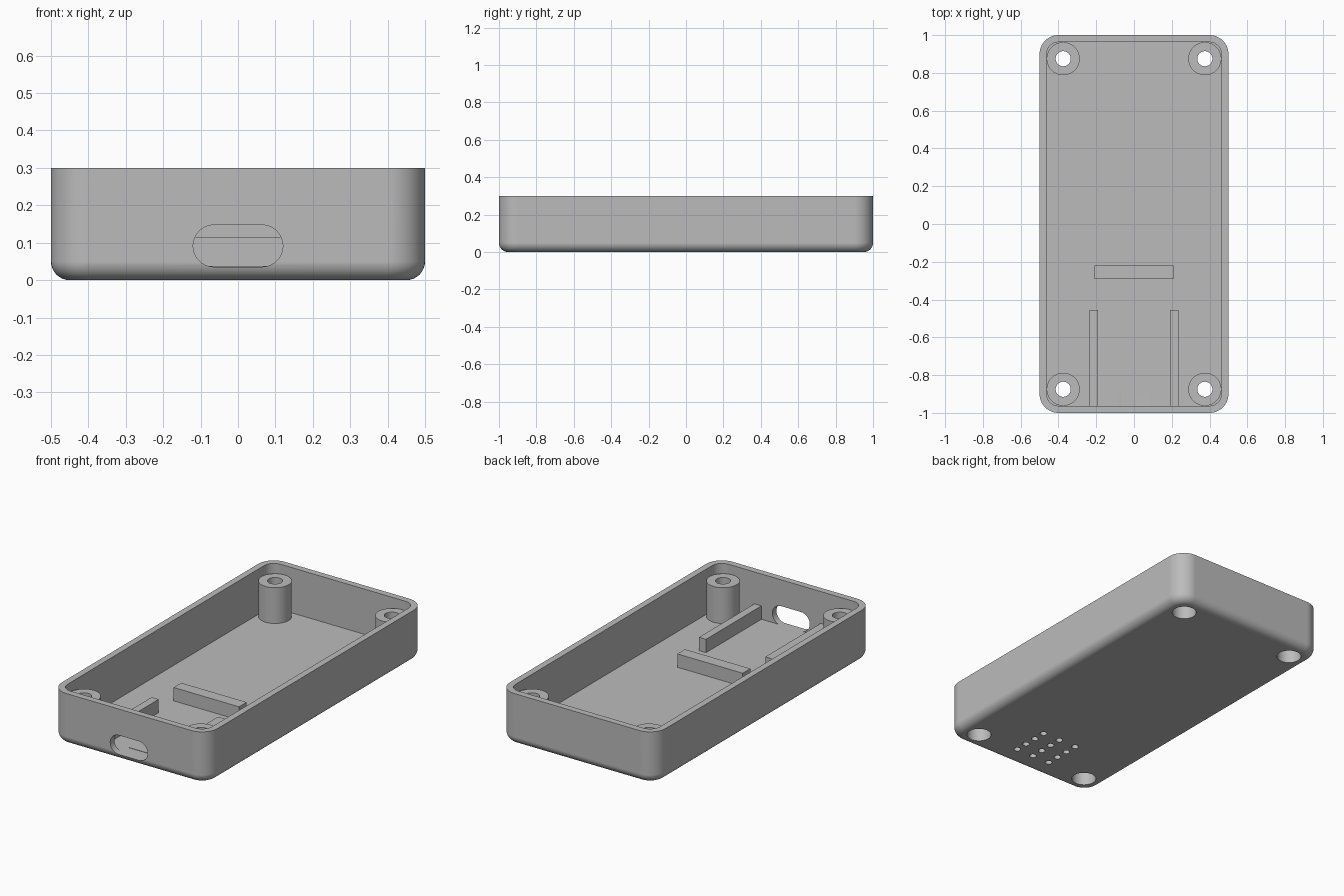
import bpy, bmesh, math
from mathutils import Matrix, Vector

cube = bpy.data.objects.get("Cube")
if cube:
    bpy.data.objects.remove(cube, do_unlink=True)

grey = bpy.data.materials.new("plain grey")
grey.use_nodes = True
grey.diffuse_color = (0.5, 0.5, 0.5, 1)
grey.node_tree.nodes["Principled BSDF"].inputs["Base Color"].default_value = (0.5, 0.5, 0.5, 1)

WALL = 0.0375
FLOOR = 0.0375
HEIGHT = 0.3
FILLET = 0.05


def finish(name, bm):
    bmesh.ops.recalc_face_normals(bm, faces=bm.faces)
    mesh = bpy.data.meshes.new(name)
    bm.to_mesh(mesh)
    bm.free()
    mesh.materials.append(grey)
    obj = bpy.data.objects.new(name, mesh)
    bpy.context.collection.objects.link(obj)
    return obj


def activate(obj):
    bpy.ops.object.select_all(action='DESELECT')
    obj.select_set(True)
    bpy.context.view_layer.objects.active = obj


def smooth(obj):
    activate(obj)
    bpy.ops.object.shade_smooth_by_angle(angle=math.radians(35))
    obj.modifiers.new("even shading", 'WEIGHTED_NORMAL').keep_sharp = True


def bridge(bm, loops, closed=False):
    """Skin a list of equal vertex rings."""
    pairs = list(zip(loops, loops[1:]))
    if closed:
        pairs.append((loops[-1], loops[0]))
    for a, b in pairs:
        for i in range(len(a)):
            j = (i + 1) % len(a)
            bm.faces.new((a[i], a[j], b[j], b[i]))


def rounded_ring(bm, inset, z, steps=12):
    """Rounded rectangle, moved inwards from the outer outline."""
    radius = 0.1 - inset
    ring = []
    for q, (sx, sy) in enumerate(((1, 1), (-1, 1), (-1, -1), (1, -1))):
        for k in range(steps + 1):
            a = math.pi / 2 * (q + k / steps)
            ring.append(bm.verts.new((sx * 0.4 + radius * math.cos(a),
                                      sy * 0.9 + radius * math.sin(a), z)))
    return ring


def box(name, x0, x1, y0, y1, z0, z1):
    bm = bmesh.new()
    bmesh.ops.create_cube(bm, size=1)
    size = Vector((x1 - x0, y1 - y0, z1 - z0))
    mid = Vector((x0 + x1, y0 + y1, z0 + z1)) / 2
    bm.transform(Matrix.Translation(mid) @ Matrix.Diagonal(size).to_4x4())
    return finish(name, bm)


def drill(bm, x, y, radius, top, sides):
    bmesh.ops.create_cone(bm, cap_ends=True, segments=sides, radius1=radius,
                          radius2=radius, depth=top + 0.1,
                          matrix=Matrix.Translation((x, y, (top - 0.1) / 2)))


# Open tray: filleted base, walls, rim and cavity
bm = bmesh.new()
rings = []
for k in range(9):
    a = math.pi / 2 * k / 8
    rings.append(rounded_ring(bm, FILLET * (1 - math.sin(a)), FILLET * (1 - math.cos(a))))
rings += [rounded_ring(bm, 0, HEIGHT), rounded_ring(bm, WALL, HEIGHT),
          rounded_ring(bm, WALL, FLOOR)]
bridge(bm, rings)
bm.faces.new(rings[0])
bm.faces.new(rings[-1])
tray = finish("case_tray", bm)

# Cutter: screw recesses, blind grille holes and the rounded port slot
posts = [(sx * 0.375, sy * 0.875) for sx in (-1, 1) for sy in (-1, 1)]
bm = bmesh.new()
for x, y in posts:
    drill(bm, x, y, 0.066, 0.1, 48)
for i in range(3):
    for j in range(4):
        drill(bm, (i - 1) * 0.1125, -0.75 + (j - 1.5) * 0.075, 0.019, 0.03, 24)
slot = []
for y in (-1.1, -0.9):
    ring = []
    for side in (0, 1):
        for k in range(17):
            a = math.pi * (side + k / 16) - math.pi / 2
            cx = -0.064 if side else 0.064
            ring.append(bm.verts.new((cx + 0.056 * math.cos(a), y, 0.0915 + 0.056 * math.sin(a))))
    slot.append(ring)
bridge(bm, slot)
for ring in slot:
    bm.faces.new(ring)
cutter = finish("hole_cutter", bm)
cutter.hide_render = True

cut = tray.modifiers.new("holes", 'BOOLEAN')
cut.operation = 'DIFFERENCE'
cut.solver = 'EXACT'
cut.object = cutter
activate(tray)
bpy.ops.object.modifier_apply(modifier=cut.name)
bpy.data.objects.remove(cutter, do_unlink=True)
smooth(tray)

# Screw posts with a stepped bore
BORE = [(0.0875, FLOOR), (0.0875, 0.245), (0.04, 0.245), (0.04, 0.14), (0.066, 0.14), (0.066, FLOOR)]
for n, (px, py) in enumerate(posts):
    bm = bmesh.new()
    loops = []
    for r, z in BORE:
        loops.append([bm.verts.new((px + r * math.cos(math.tau * k / 48),
                                    py + r * math.sin(math.tau * k / 48), z)) for k in range(48)])
    bridge(bm, loops, closed=True)
    smooth(finish(f"screw_post_{n + 1}", bm))

# Board rails and stop bar on the floor
box("rail_left", 0.19, 0.235, -0.97, -0.455, FLOOR - 0.01, 0.115)
box("rail_right", -0.235, -0.19, -0.97, -0.455, FLOOR - 0.01, 0.115)
box("stop_bar", -0.21, 0.21, -0.29, -0.22, FLOOR - 0.01, 0.115)
